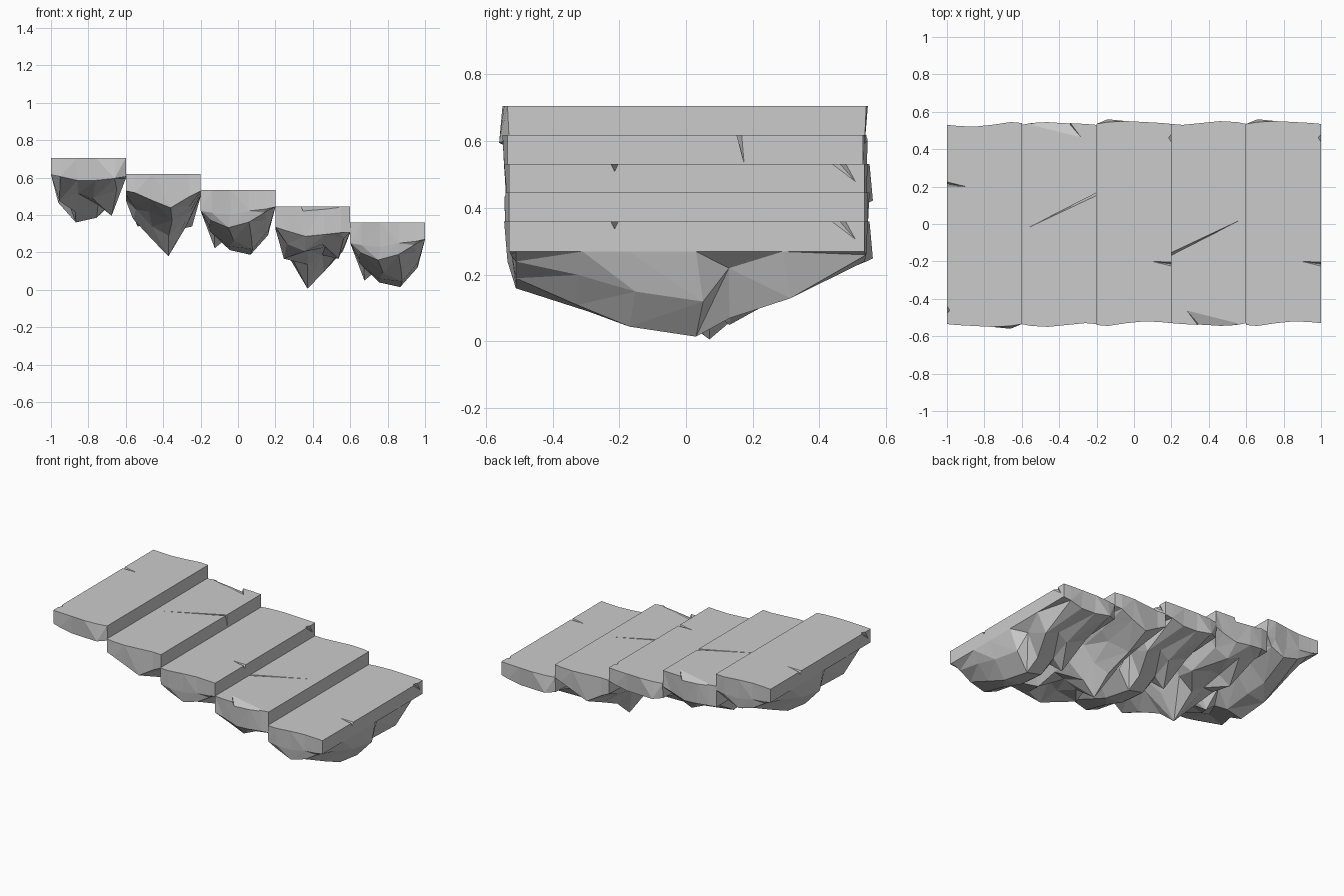
import bpy, bmesh, math, random
from mathutils import Vector

if "Cube" in bpy.data.objects:
    bpy.data.objects.remove(bpy.data.objects["Cube"])

XS = [-.20, -.14, -.04, .06, .15, .20]

# Underside depths below the tread: one row per y, one value per x column
ROCK_A = [
    (-.53, [.11, .12, .13, .11, .10, .09]),
    (-.51, [.11, .16, .20, .17, .12, .09]),
    (-.31, [.11, .19, .27, .25, .16, .09]),
    (-.17, [.11, .22, .30, .315, .21, .09]),
    (.03, [.11, .21, .32, .345, .24, .09]),
    (.13, [.11, .31, .25, .29, .14, .09]),
    (.29, [.11, .17, .22, .19, .23, .09]),
    (.53, [.10, .11, .12, .12, .10, .09])]
ROCK_B = [
    (-.53, [.11, .13, .16, .15, .14, .14]),
    (-.45, [.12, .20, .24, .20, .17, .14]),
    (-.25, [.12, .28, .24, .22, .28, .14]),
    (-.10, [.12, .24, .31, .26, .25, .14]),
    (.07, [.12, .28, .44, .35, .24, .14]),
    (.20, [.11, .20, .33, .28, .19, .12]),
    (.35, [.10, .17, .25, .20, .16, .11]),
    (.53, [.09, .12, .18, .14, .10, .09])]


def slab(name, rows, front, back, bulge, seed):
    """Flat tread with wavy ends and a faceted rock underside."""
    rng = random.Random(seed)
    bm = bmesh.new()
    n, last = len(XS), len(rows) - 1
    tops = [[bm.verts.new((x, y, 0)) for x, y in zip(XS, e)] for e in (front, back)]
    grid = []
    for r, (y, depths) in enumerate(rows):
        line = []
        for c, d in enumerate(depths):
            px, py = XS[c], y
            if r in (0, last):
                py = (front, back)[r == last][c] + bulge[r == last][c]
            elif 0 < c < n - 1:
                px += rng.uniform(-.015, .02)
                py += rng.uniform(-.03, .03) if r > 1 and d < .3 else 0
            line.append(bm.verts.new((px, py, -d)))
        grid.append(line)
    bm.faces.new(tops[0] + tops[1][::-1])
    for c in (0, n - 1):
        bm.faces.new([tops[0][c]] + [g[c] for g in grid] + [tops[1][c]])
    strips = [tops[0]] + grid + [tops[1]]
    for r in range(len(strips) - 1):
        for c in range(n - 1):
            a, b = strips[r][c], strips[r][c + 1]
            d, e = strips[r + 1][c], strips[r + 1][c + 1]
            tris = ((a, b, e), (a, e, d)) if rng.random() < .5 else ((a, b, d), (b, e, d))
            for t in tris:
                bm.faces.new(t)
    bmesh.ops.recalc_face_normals(bm, faces=bm.faces)
    return finish(bm, name)


def finish(bm, name):
    me = bpy.data.meshes.new(name)
    bm.to_mesh(me)
    bm.free()
    ob = bpy.data.objects.new(name, me)
    bpy.context.collection.objects.link(ob)
    return ob


def carve(ob, wedges):
    """Cut hull-shaped wedges out of the slab and return the mesh."""
    cutters = []
    for pts in wedges:
        bm = bmesh.new()
        for p in pts:
            bm.verts.new(p)
        bmesh.ops.convex_hull(bm, input=bm.verts)
        bmesh.ops.recalc_face_normals(bm, faces=bm.faces)
        cut = finish(bm, "cutter")
        cut.hide_render = True
        cutters.append(cut)
        mod = ob.modifiers.new("cut", 'BOOLEAN')
        mod.operation, mod.solver, mod.object = 'DIFFERENCE', 'EXACT', cut
    bpy.context.view_layer.update()
    deps = bpy.context.evaluated_depsgraph_get()
    mesh = bpy.data.meshes.new_from_object(ob.evaluated_get(deps))
    for o in cutters + [ob]:
        bpy.data.objects.remove(o)
    return mesh


def groove(tip, m1, m2, depth, lean=0):
    """Tapering V groove from a tip to an opening on the slab edge."""
    low = ((m1[0] + m2[0]) / 2, (m1[1] + m2[1]) / 2 + lean, -depth)
    return [(*tip, .001), (*m1, .001), (*m2, .001), low]


# Step with a short edge notch and chipped corner
stone_a = slab("notched", ROCK_A,
               [-.54, -.545, -.53, -.52, -.525, -.53],
               [.535, .545, .55, .545, .54, .535],
               [[.005, .01, .01, 0, 0, 0], [-.005, .015, -.01, -.01, 0, 0]], 4)
mesh_a = carve(stone_a, [
    groove((.095, -.20), (.21, -.203), (.21, -.228), .025),
    [(.185, .46, .001), (.21, .42, .001), (.21, .49, .001), (.21, .54, -.09)]])

# Step with a long diagonal crack and a shallow chip on the front edge
stone_b = slab("cracked", ROCK_B,
               [-.53, -.535, -.54, -.545, -.54, -.53],
               [.535, .53, .54, .55, .545, .535],
               [[0, .01, .01, .005, 0, 0], [0, 0, 0, -.01, 0, 0]], 9)
mesh_b = carve(stone_b, [
    groove((.165, .02), (-.21, -.157), (-.21, -.172), .088, -.015),
    [(-.12, -.46, .001), (.16, -.53, .001), (0, -.62, .001), (0, -.60, -.045)]])

# Staircase: alternate stones, the upper two turned around
for i, (mesh, turned) in enumerate([(mesh_a, 1), (mesh_b, 1), (mesh_a, 0),
                                    (mesh_b, 0), (mesh_a, 0)]):
    step = bpy.data.objects.new(f"stone_step_{i + 1}", mesh)
    step.location = Vector((-.8 + .4 * i, 0, .705 - .0865 * i))
    step.rotation_euler.z = math.pi * turned
    bpy.context.collection.objects.link(step)
